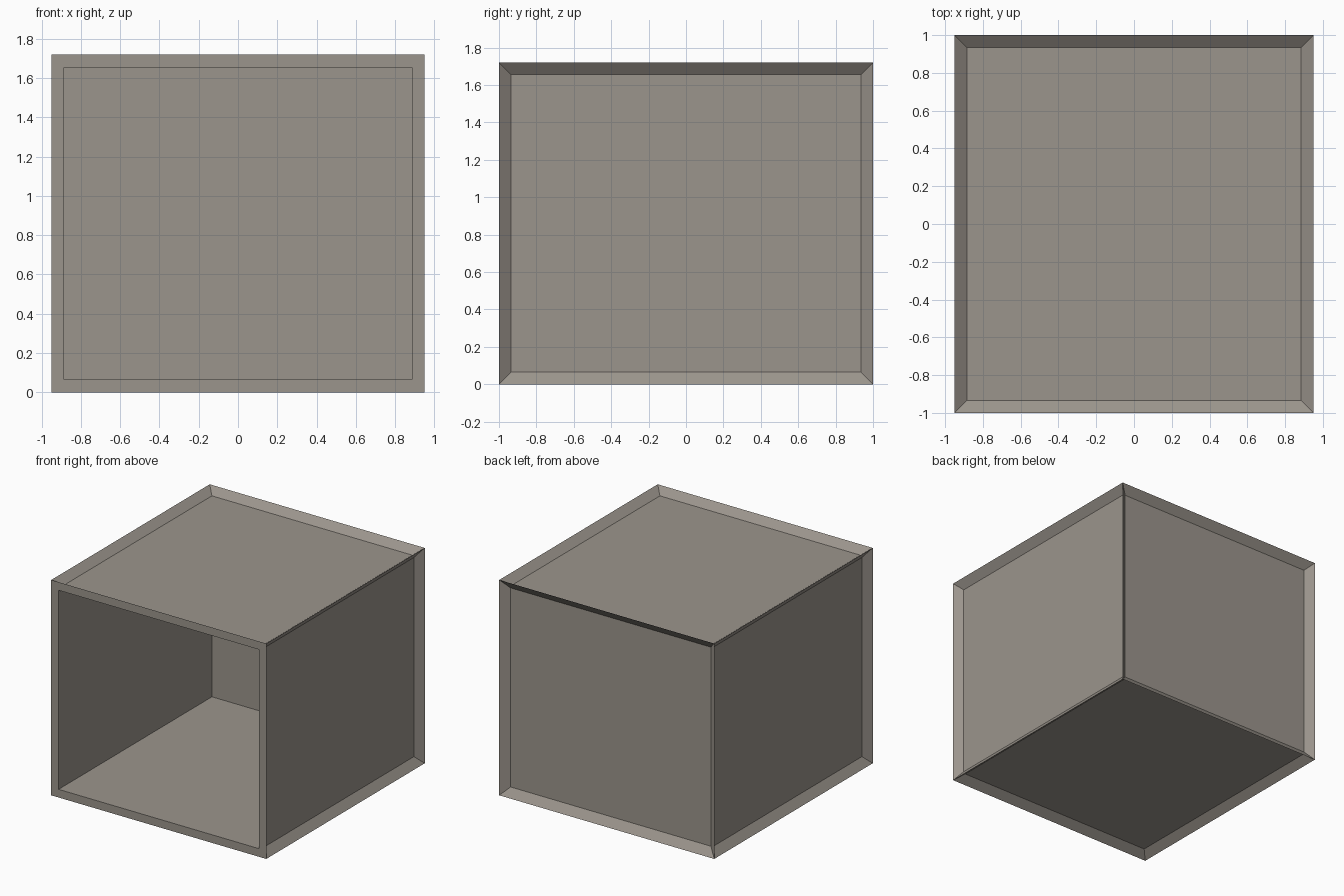
import bpy, bmesh
from mathutils import Vector

if "Cube" in bpy.data.objects:
    bpy.data.objects.remove(bpy.data.objects["Cube"])

W, D, H = 1.90, 2.00, 1.72   # overall size
RIM = 0.065                  # frame width
RECESS = 0.05                # depth of the sunken panels

mat = bpy.data.materials.new("warm_grey")
mat.diffuse_color = (0.33, 0.30, 0.265, 1)
mat.use_nodes = True
mat.node_tree.nodes["Principled BSDF"].inputs["Base Color"].default_value = mat.diffuse_color


def add_box(bm, lo, hi):
    """Add a box between two corners and return its faces."""
    verts = bmesh.ops.create_cube(bm, size=1)["verts"]
    lo, hi = Vector(lo), Vector(hi)
    for v in verts:
        v.co = Vector((lo[i] + (v.co[i] + 0.5) * (hi[i] - lo[i]) for i in range(3)))
    faces = list({f for v in verts for f in v.link_faces})
    bmesh.ops.recalc_face_normals(bm, faces=faces)
    return faces


def front_of(faces):
    return min(faces, key=lambda f: f.calc_center_median().y)


bm = bmesh.new()

# Outer shell: framed faces with sunken panels, the front one cut open
outer = add_box(bm, (-W / 2, -D / 2, 0), (W / 2, D / 2, H))
front = front_of(outer)
sides = [f for f in outer if f is not front]
bmesh.ops.inset_individual(bm, faces=[front], thickness=RIM, use_even_offset=True)
bmesh.ops.inset_individual(bm, faces=sides, thickness=RIM, use_even_offset=True)
for f in sides:
    shift = f.normal.copy() * -RECESS
    bmesh.ops.translate(bm, vec=shift, verts=list(f.verts))
bmesh.ops.delete(bm, geom=[front], context='FACES_ONLY')

# Inner cavity: an inward-facing box joined to the front opening
inner = add_box(bm, (-W / 2 + RIM, -D / 2, RIM), (W / 2 - RIM, D / 2 - RIM, H - RIM))
bmesh.ops.reverse_faces(bm, faces=inner)
bmesh.ops.delete(bm, geom=[front_of(inner)], context='FACES_ONLY')
bmesh.ops.remove_doubles(bm, verts=bm.verts[:], dist=0.001)

mesh = bpy.data.meshes.new("open_box")
bm.to_mesh(mesh)
bm.free()
mesh.materials.append(mat)
bpy.context.collection.objects.link(bpy.data.objects.new("open_box", mesh))
